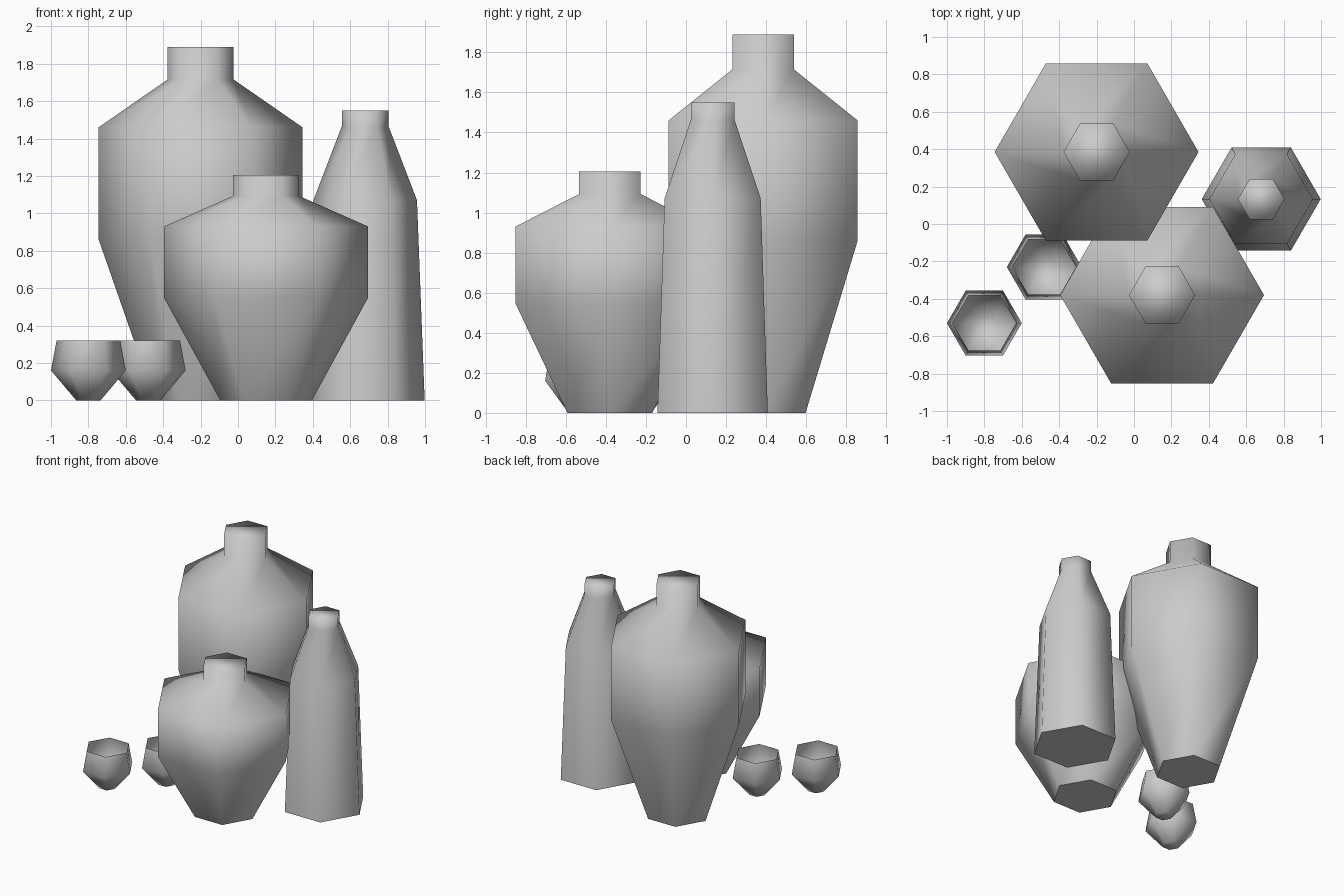
import bpy, bmesh
from math import cos, sin, pi

if "Cube" in bpy.data.objects:
    bpy.data.objects.remove(bpy.data.objects["Cube"])

SIDES = 6


def turned(name, profile, location, z_scale=1.0, capped=True):
    """Six-sided vessel from (radius, height) profile points, base to top."""
    bm = bmesh.new()
    rings = [[bm.verts.new((r * cos(2 * pi * i / SIDES),
                            r * sin(2 * pi * i / SIDES), z * z_scale))
              for i in range(SIDES)] for r, z in profile]
    for low, high in zip(rings, rings[1:]):
        for i in range(SIDES):
            j = (i + 1) % SIDES
            bm.faces.new((low[i], low[j], high[j], high[i]))
    base = bm.faces.new(rings[0][::-1])
    if capped:
        bm.faces.new(rings[-1])
    for face in bm.faces:
        face.smooth = True
    # crisp foot on the closed jars, soft foot on the bowls
    if capped:
        for edge in base.edges:
            edge.smooth = False
    mesh = bpy.data.meshes.new(name)
    bm.to_mesh(mesh)
    bm.free()
    obj = bpy.data.objects.new(name, mesh)
    obj.location = (*location, 0)
    bpy.context.collection.objects.link(obj)
    return obj


jar = [(0.245, 0), (0.545, 0.86), (0.545, 1.46), (0.177, 1.715), (0.177, 1.89)]
bottle = [(0.318, 0), (0.277, 1.07), (0.125, 1.465), (0.125, 1.55)]
bowl = [(0.065, 0), (0.2, 0.16), (0.17, 0.32)]

# Tall and squat jars share a profile
turned("tall_jar", jar, (-0.20, 0.385))
turned("squat_jar", jar, (0.15, -0.38), z_scale=0.637)

# Slim bottle
turned("bottle", bottle, (0.68, 0.133))

# Open bowls
turned("bowl_left", bowl, (-0.80, -0.53), capped=False)
turned("bowl_right", bowl, (-0.48, -0.23), capped=False)
